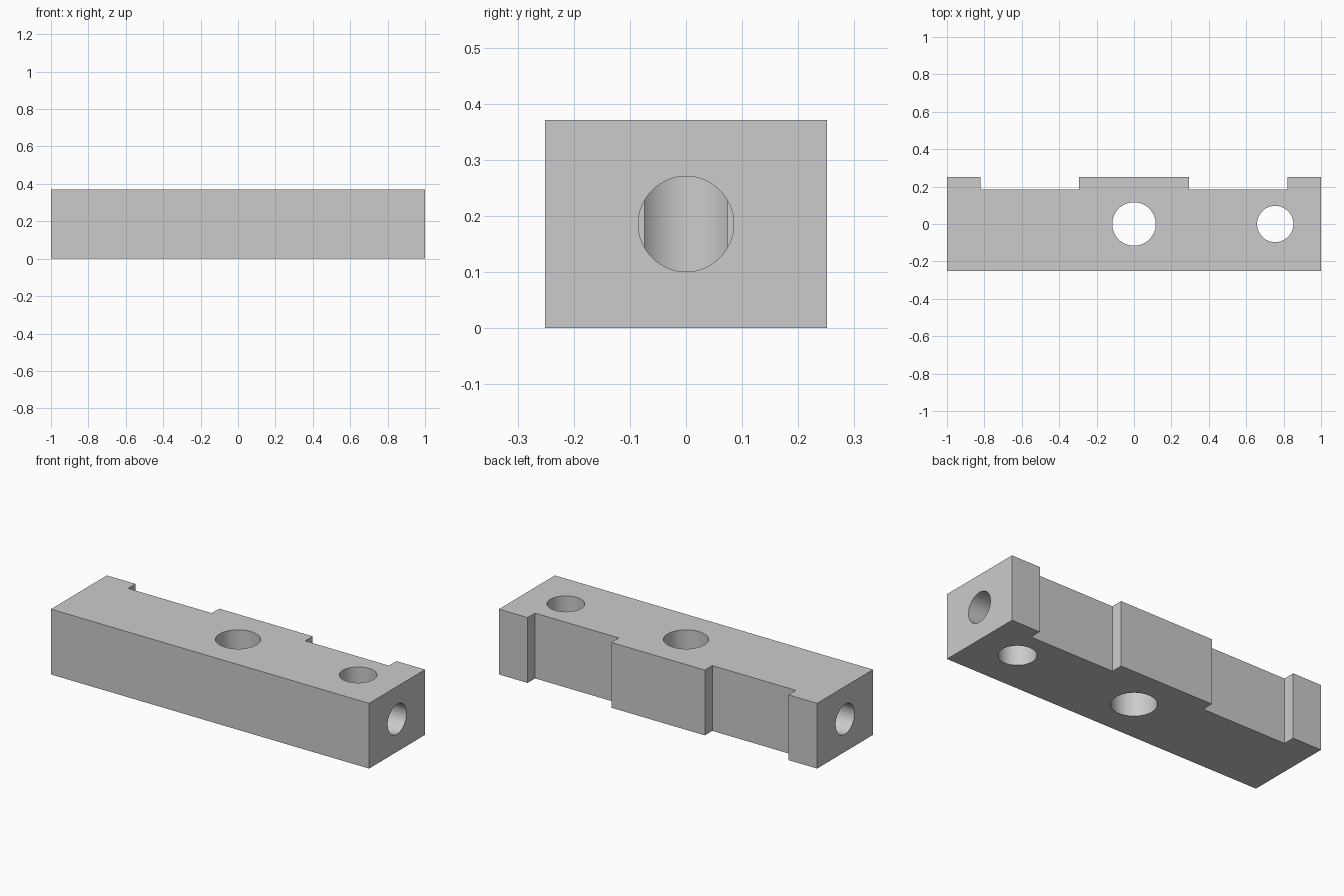
import bpy, bmesh, math

cube = bpy.data.objects.get("Cube")
if cube:
    bpy.data.objects.remove(cube, do_unlink=True)

HEIGHT = 0.371
FRONT, BACK, NOTCH = -0.251, 0.251, 0.184
MID = HEIGHT / 2

grey = bpy.data.materials.new("plain grey")
grey.use_nodes = True
grey.diffuse_color = (0.6, 0.6, 0.6, 1)
grey.node_tree.nodes["Principled BSDF"].inputs["Base Color"].default_value = (0.6, 0.6, 0.6, 1)

# Bar outline: straight front, two shallow notches in the back
half = [(0.294, BACK), (0.294, NOTCH), (0.82, NOTCH), (0.82, BACK), (1, BACK), (1, FRONT)]
outline = half + [(-x, y) for x, y in reversed(half)]

bm = bmesh.new()
base = bm.faces.new([bm.verts.new((x, y, 0)) for x, y in outline])
top = bmesh.ops.extrude_face_region(bm, geom=[base])["geom"]
bmesh.ops.translate(bm, vec=(0, 0, HEIGHT),
                    verts=[v for v in top if isinstance(v, bmesh.types.BMVert)])
bmesh.ops.recalc_face_normals(bm, faces=bm.faces)
mesh = bpy.data.meshes.new("notched_bar")
bm.to_mesh(mesh)
bm.free()
mesh.materials.append(grey)
bar = bpy.data.objects.new("notched_bar", mesh)
bpy.context.collection.objects.link(bar)


def drill(name, location, radius, length, along_x=False):
    """Cut a round hole in the bar, then discard the cutter."""
    bpy.ops.mesh.primitive_cylinder_add(
        vertices=64, radius=radius, depth=length, location=location,
        rotation=(0, math.pi / 2 if along_x else 0, 0))
    cutter = bpy.context.object
    cutter.name = name
    cutter.hide_render = True
    cutter.data.materials.append(grey)
    bpy.ops.object.select_all(action='DESELECT')
    bar.select_set(True)
    bpy.context.view_layer.objects.active = bar
    cut = bar.modifiers.new(name, 'BOOLEAN')
    cut.operation = 'DIFFERENCE'
    cut.solver = 'EXACT'
    cut.object = cutter
    bpy.ops.object.modifier_apply(modifier=cut.name)
    bpy.data.objects.remove(cutter, do_unlink=True)


# Vertical through holes
drill("centre_hole", (0, 0, MID), 0.116, 1)
drill("side_hole", (0.755, 0, MID), 0.097, 1)

# Blind bores in both ends
for side in (-1, 1):
    drill("end_bore", (side, 0, MID), 0.085, 0.364, along_x=True)

# Smooth hole walls with crisp edges
bpy.ops.object.shade_smooth_by_angle(angle=math.radians(30))
